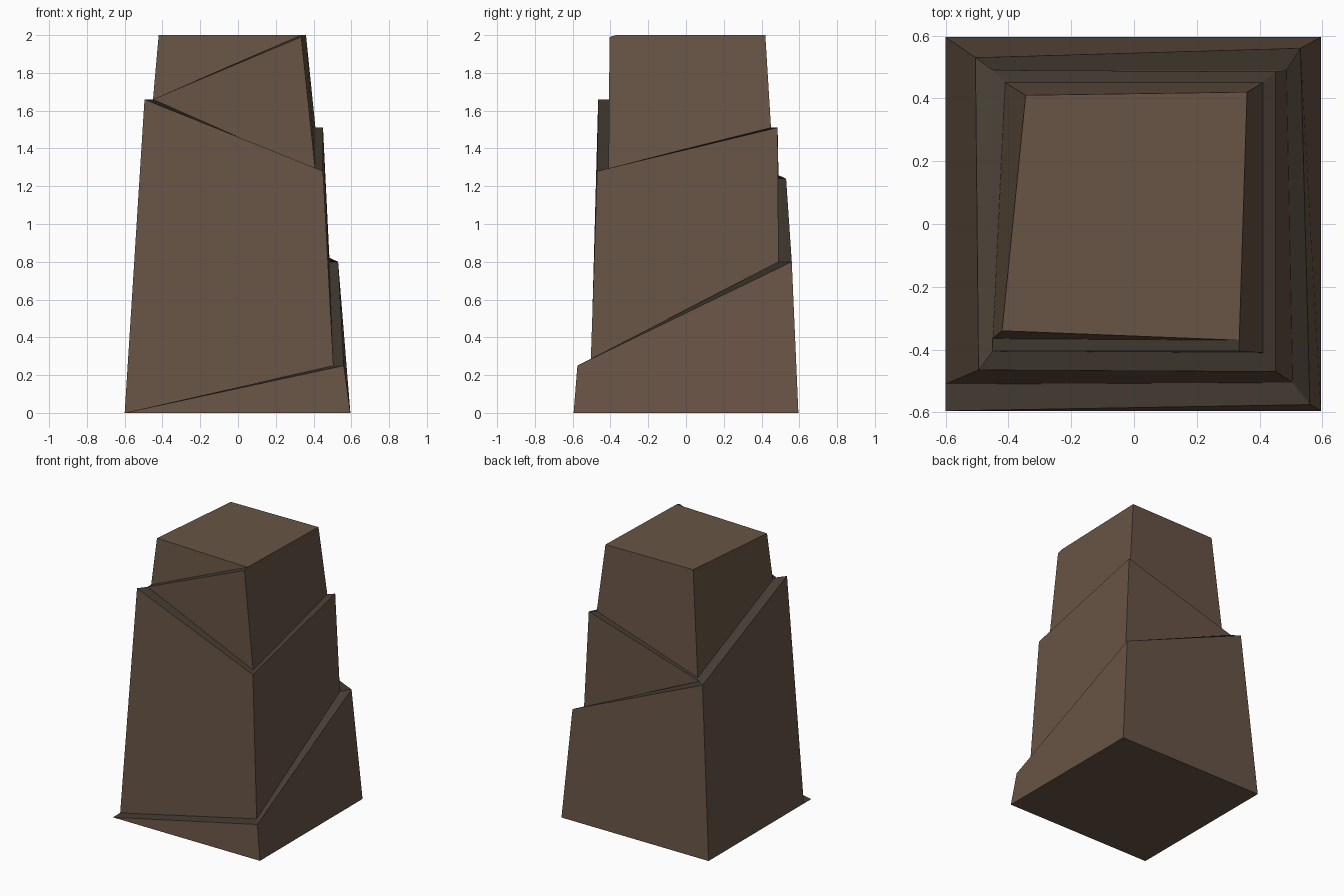
import bpy
import bmesh
from mathutils import Vector

if "Cube" in bpy.data.objects:
    bpy.data.objects.remove(bpy.data.objects["Cube"], do_unlink=True)


def material(name, rgb):
    mat = bpy.data.materials.new(name)
    mat.use_nodes = True
    color = (*rgb, 1)
    mat.diffuse_color = color
    bsdf = next(n for n in mat.node_tree.nodes if n.type == "BSDF_PRINCIPLED")
    bsdf.inputs["Base Color"].default_value = color
    bsdf.inputs["Roughness"].default_value = 0.9
    return mat


def ribbon(name, mat, *path_pairs):
    """Flat panels bridging each pair of paths; repeated points give triangles."""
    bm = bmesh.new()
    for lower, upper in path_pairs:
        for i in range(len(lower) - 1):
            panel = []
            for point in (lower[i], lower[i + 1], upper[i + 1], upper[i]):
                if point not in panel:
                    panel.append(point)
            if len(panel) > 2:
                bm.faces.new([bm.verts.new(Vector(p)) for p in panel])
    bmesh.ops.remove_doubles(bm, verts=bm.verts, dist=0.0005)
    mesh = bpy.data.meshes.new(name)
    bm.to_mesh(mesh)
    bm.free()
    mesh.materials.append(mat)
    obj = bpy.data.objects.new(name, mesh)
    bpy.context.collection.objects.link(obj)
    return obj


stone = material("brown stone", (0.138, 0.089, 0.059))
path_stone = material("dark path stone", (0.060, 0.046, 0.033))

# Corners run front-left of the plan, then round counterclockwise
base = [(-.6, -.595, 0), (.595, -.595, 0), (.595, .595, 0), (-.6, .595, 0)]

# Rising spiral path: outer rim, and inner corners where the next wall starts
rim = [base[0], (.56, -.575, .25), (.53, .56, .8), (-.505, .53, 1.24), (-.495, -.465, 1.66)]
foot = [(-.6, -.51, 0), (.505, -.505, .25), (.485, .49, .8), (-.45, .49, 1.24)]

# Second ledge, dipping and rising around the tower
ledge_rim = [rim[-1], (.45, -.47, 1.28), (.45, .485, 1.51), foot[-1]]
ledge_foot = [(-.45, -.405, 1.66), (.41, -.41, 1.28), (.41, .45, 1.51), (-.41, .45, 1.24)]

# Last climb to the summit
peak = (.335, -.405, 1.99)
landing = (-.45, -.365, 1.66)
roof = [(-.42, -.34, 2), (.335, -.37, 2), (.36, .42, 2), (-.345, .41, 2)]

# Walls of the three tiers
ribbon("outer_wall", stone, (base + [foot[0]], rim))
ribbon("middle_wall", stone, (foot, ledge_rim))
ribbon("upper_wall", stone,
       (ledge_foot + [landing, roof[1]],
        [ledge_foot[0], peak, roof[2], roof[3], roof[0], roof[0]]))

# Walkways
ribbon("spiral_path", path_stone, (rim, foot + [ledge_foot[0]]))
ribbon("second_ledge", path_stone, (ledge_rim, ledge_foot))
ribbon("summit_path", path_stone,
       ([foot[-1], ledge_foot[0], peak], [ledge_foot[-1], landing, roof[1]]))

# Closed top and underside
ribbon("roof", stone, (roof[:2], [roof[3], roof[2]]), ([peak, roof[2]], [roof[1], roof[1]]))
ribbon("underside", stone, ([base[3], base[2]], base[:2]))
